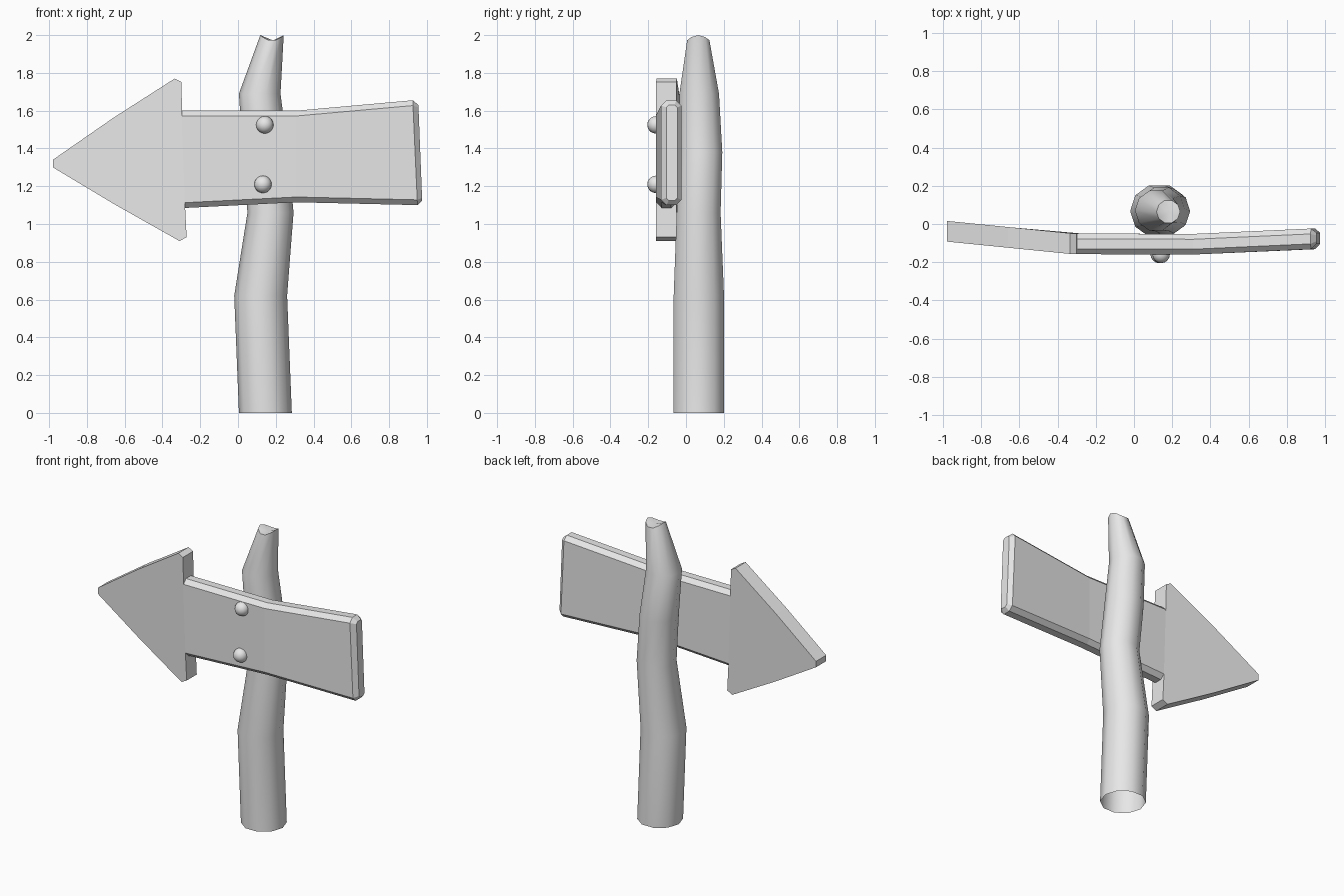
import bpy
import bmesh
from math import cos, sin, pi, radians

cube = bpy.data.objects.get("Cube")
if cube:
    bpy.data.objects.remove(cube, do_unlink=True)

grey = bpy.data.materials.new("plain grey")
grey.use_nodes = True
grey.diffuse_color = (0.8, 0.8, 0.8, 1)
grey.node_tree.nodes["Principled BSDF"].inputs["Base Color"].default_value = (0.8, 0.8, 0.8, 1)


def finish(bm, name, smooth_angle=None):
    """Turn a bmesh into a named, coloured object."""
    bmesh.ops.recalc_face_normals(bm, faces=bm.faces)
    mesh = bpy.data.meshes.new(name)
    bm.to_mesh(mesh)
    bm.free()
    mesh.materials.append(grey)
    obj = bpy.data.objects.new(name, mesh)
    bpy.context.collection.objects.link(obj)
    if smooth_angle:
        bpy.ops.object.select_all(action="DESELECT")
        obj.select_set(True)
        bpy.context.view_layer.objects.active = obj
        bpy.ops.object.shade_smooth_by_angle(angle=radians(smooth_angle))
    return obj


def loft(bm, rings):
    """Skin a list of point rings; return the vertex rings."""
    loops = [[bm.verts.new(p) for p in ring] for ring in rings]
    for a, b in zip(loops, loops[1:]):
        for i in range(len(a)):
            j = (i + 1) % len(a)
            bm.faces.new((a[i], a[j], b[j], b[i]))
    return loops


# Crooked post, open underneath, with a chipped top: z, centre x, centre y, radius
SIDES = 10
POST = [(0, 0.145, 0.068, 0.14), (0.62, 0.12, 0.068, 0.14), (1.06, 0.172, 0.067, 0.122),
        (1.38, 0.145, 0.078, 0.12), (1.69, 0.115, 0.07, 0.11), (1.97, 0.18, 0.065, 0.062)]
angles = [2 * pi * i / SIDES for i in range(SIDES)]
rings = [[(x + r * cos(a), y + r * sin(a), z) for a in angles] for z, x, y, r in POST]
rings[-1] = [(x, y, z + 0.03 * cos(a) ** 2) for (x, y, z), a in zip(rings[-1], angles)]
bm = bmesh.new()
top = loft(bm, rings)[-1]
middle = bm.verts.new((0.185, 0.065, 1.972))
for i in range(SIDES):
    bm.faces.new((top[i], top[(i + 1) % SIDES], middle))
finish(bm, "post", 50)

# Bent board with chamfered edges
HALF = 0.054
CHAMFER = 0.028


def board_ring(x_top, z_top, x_low, z_low, y, shrink=0):
    h, c = HALF - shrink, CHAMFER - shrink * 0.6
    z_top, z_low = z_top - shrink, z_low + shrink
    profile = [(-h + c, z_top), (h - c, z_top), (h, z_top - c), (h, z_low + c),
               (h - c, z_low), (-h + c, z_low), (-h, z_low + c), (-h, z_top - c)]
    return [(x_low + (x_top - x_low) * (z - z_low) / (z_top - z_low), y + d, z)
            for d, z in profile]


bm = bmesh.new()
loops = loft(bm, [board_ring(-0.3, 1.6, -0.28, 1.085, -0.104),
                  board_ring(0.31, 1.6, 0.31, 1.115, -0.106),
                  board_ring(0.925, 1.655, 0.95, 1.1, -0.078),
                  board_ring(0.955, 1.655, 0.975, 1.1, -0.075, 0.025)])
bm.faces.new(loops[-1])
finish(bm, "board")

# Arrow head, a slab angled back towards the tip
HEAD = [(-0.98, 1.34), (-0.66, 1.562), (-0.335, 1.77), (-0.3, 1.752), (-0.296, 1.6),
        (-0.28, 1.09), (-0.272, 0.93), (-0.31, 0.91), (-0.65, 1.102), (-0.98, 1.3)]


def head_side(offset):
    return [(x, -0.104 + 0.1 * max(0, -0.32 - x) + offset, z) for x, z in HEAD]


bm = bmesh.new()
for loop in loft(bm, [head_side(-HALF), head_side(HALF)]):
    bm.faces.new(loop)
finish(bm, "arrow_head")

# Round nail heads
for name, x, z in (("upper_nail", 0.142, 1.525), ("lower_nail", 0.132, 1.21)):
    bm = bmesh.new()
    bmesh.ops.create_uvsphere(bm, u_segments=16, v_segments=10, radius=0.046)
    bmesh.ops.translate(bm, verts=bm.verts, vec=(x, -0.159, z))
    finish(bm, name, 60)
